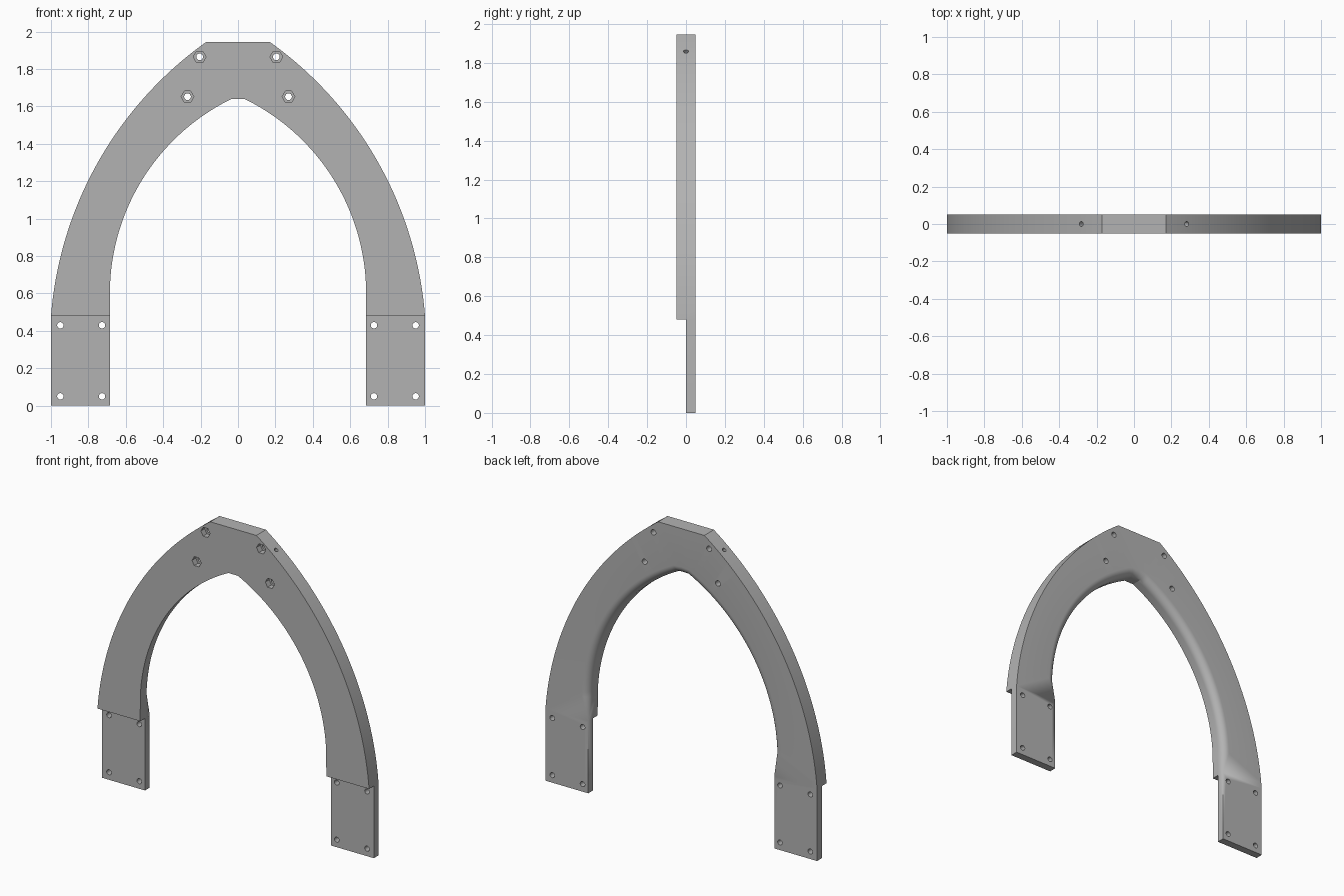
import bpy, bmesh, math
from mathutils import Vector

if "Cube" in bpy.data.objects:
    bpy.data.objects.remove(bpy.data.objects["Cube"])

HALF = 0.05          # half thickness
STEP = 0.48          # height where the thin feet begin
FILLET = 0.05        # rounding of the rear inner edge
N, K = 40, 8         # arc and fillet steps

grey = bpy.data.materials.new("grey")
grey.use_nodes = True
grey.diffuse_color = (0.45, 0.45, 0.45, 1)
grey.node_tree.nodes["Principled BSDF"].inputs["Base Color"].default_value = (0.45, 0.45, 0.45, 1)


def new_object(name, bm):
    bmesh.ops.recalc_face_normals(bm, faces=bm.faces)
    mesh = bpy.data.meshes.new(name)
    bm.to_mesh(mesh)
    bm.free()
    mesh.materials.append(grey)
    obj = bpy.data.objects.new(name, mesh)
    bpy.context.collection.objects.link(obj)
    return obj


def arc(centre, start, end):
    """Points and outward directions of an arc in the xz plane."""
    c, a, b = Vector(centre), Vector(start) - Vector(centre), Vector(end) - Vector(centre)
    a0, a1 = math.atan2(a.y, a.x), math.atan2(b.y, b.x)
    result = []
    for i in range(N + 1):
        t = a0 + (a1 - a0) * i / N
        d = Vector((math.cos(t), math.sin(t)))
        result.append((c + d * (a.length + (b.length - a.length) * i / N), d))
    return result


def section(outer, inner, d, r):
    """Cross-section loop with the rear inner edge rounded by r."""
    pts = [(outer.x, -HALF, outer.y), (outer.x, HALF, outer.y)]
    for k in range(K + 1):
        a = math.pi / 2 * k / K
        p = inner + d * r * (1 - math.sin(a))
        pts.append((p.x, HALF - r * (1 - math.cos(a)), p.y))
    pts.append((inner.x, -HALF, inner.y))
    return pts


# Half of the arch as sections, from foot to crown
side = Vector((1, 0))
sections = [section(Vector((1, z)), Vector((0.685, z)), side, 0) for z in (0, STEP)]
outer_arc = arc((-0.986, 0.3225), (1, STEP), (0.17, 1.945))
inner_arc = arc((-0.472, 0.6), (0.685, 0.6), (0.035, 1.64))
inner_arc[0:0] = [(Vector((0.685, STEP + 0.02 * i)), side) for i in range(6)]
del inner_arc[1:6]
for i in range(1, N + 1):
    (o, _), (p, d) = outer_arc[i], inner_arc[i + 1]
    r = FILLET * min(1, (p.y - STEP) / 0.15)
    sections.append(section(o, p, d, r))
crown = section(Vector((0, 1.945)), Vector((0, 1.64)), Vector((0, 1)), FILLET)
mirrored = [[(-x, y, z) for x, y, z in s] for s in reversed(sections)]

# Loft the arch
bm = bmesh.new()
rings = [[bm.verts.new(p) for p in s] for s in sections + [crown] + mirrored]
for a, b in zip(rings, rings[1:]):
    for j in range(len(a)):
        k = (j + 1) % len(a)
        bm.faces.new((a[j], a[k], b[k], b[j]))
bm.faces.new(rings[0])
bm.faces.new(rings[-1])
bmesh.ops.remove_doubles(bm, verts=bm.verts, dist=1e-5)
arch = new_object("arch_frame", bm)


def cut(cutter):
    cutter.hide_render = True
    mod = arch.modifiers.new("cut", "BOOLEAN")
    mod.operation, mod.solver, mod.object = "DIFFERENCE", "EXACT", cutter
    bpy.context.view_layer.objects.active = arch
    bpy.ops.object.modifier_apply(modifier=mod.name)
    bpy.data.objects.remove(cutter)


def drill(centre, axis, radius, length, sides=24, turn=0):
    bm = bmesh.new()
    bmesh.ops.create_cone(bm, cap_ends=True, segments=sides, radius1=radius,
                          radius2=radius, depth=length)
    rot = Vector(axis).to_track_quat("Z", "X").to_matrix().to_4x4()
    bmesh.ops.rotate(bm, verts=bm.verts, cent=(0, 0, 0),
                     matrix=rot @ rot.Rotation(turn, 4, "Z"))
    bmesh.ops.translate(bm, verts=bm.verts, vec=centre)
    cut(new_object("hole_cutter", bm))


for s in (1, -1):
    # Half-lap recess on the front of each foot
    bm = bmesh.new()
    bmesh.ops.create_cube(bm, size=1)
    bmesh.ops.scale(bm, verts=bm.verts, vec=(0.5, 0.2, 1))
    bmesh.ops.translate(bm, verts=bm.verts, vec=(s * 0.85, -0.1, STEP - 0.5))
    cut(new_object("lap_cutter", bm))
    # Foot screw holes
    for x in (0.727, 0.95):
        for z in (0.05, 0.43):
            drill((s * x, 0, z), (0, 1, 0), 0.017, 0.4)
    # Bolt holes with hexagonal nut pockets at the front
    for x, z in ((0.205, 1.865), (0.27, 1.652)):
        drill((s * x, 0, z), (0, 1, 0), 0.018, 0.4)
        drill((s * x, -HALF, z), (0, 1, 0), 0.034, 0.08, 6)
    # Pin hole in the outer edge
    drill((s * 0.28, 0, 1.857), (s * 0.64, 0, 0.77), 0.013, 0.2)

# Smooth curves, crisp edges
bpy.ops.object.select_all(action="DESELECT")
arch.select_set(True)
bpy.context.view_layer.objects.active = arch
bpy.ops.object.shade_smooth_by_angle(angle=math.radians(25))
